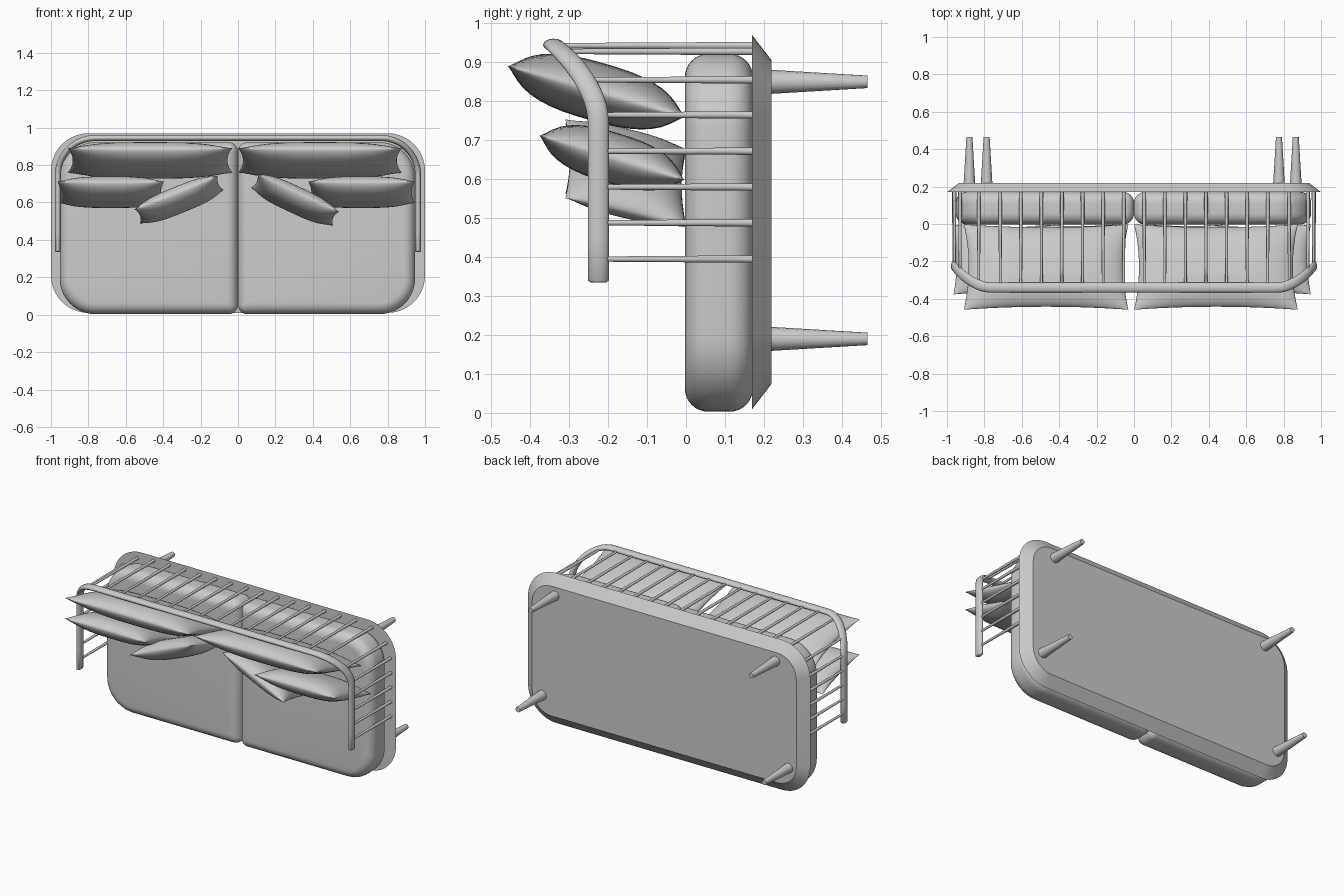
import bpy, bmesh
from math import sin, cos, pi, radians
from mathutils import Vector, Matrix

if "Cube" in bpy.data.objects:
    bpy.data.objects.remove(bpy.data.objects["Cube"])


def finish(name, bm, angle=40):
    bmesh.ops.recalc_face_normals(bm, faces=bm.faces)
    me = bpy.data.meshes.new(name)
    bm.to_mesh(me)
    bm.free()
    ob = bpy.data.objects.new(name, me)
    bpy.context.collection.objects.link(ob)
    bpy.ops.object.select_all(action='DESELECT')
    ob.select_set(True)
    bpy.context.view_layer.objects.active = ob
    bpy.ops.object.shade_smooth_by_angle(angle=radians(angle))
    return ob


def loft(name, rings, angle=40):
    """Skin a list of closed rings and cap both ends."""
    bm = bmesh.new()
    vs = [[bm.verts.new(p) for p in r] for r in rings]
    n = len(vs[0])
    for a, b in zip(vs, vs[1:]):
        for i in range(n):
            j = (i + 1) % n
            bm.faces.new((a[i], a[j], b[j], b[i]))
    bm.faces.new(vs[0])
    bm.faces.new(vs[-1])
    return finish(name, bm, angle)


def rounded_rect(y, x0, x1, z0, z1, r_left, r_right, inset=0.0, n=10):
    pts = []
    corners = ((1, 1, 0), (-1, 1, 90), (-1, -1, 180), (1, -1, 270))
    for sx, sz, start in corners:
        r0 = r_right if sx > 0 else r_left
        r = max(r0 - inset, 0.02)
        cx = (x1 - inset - r) if sx > 0 else (x0 + inset + r)
        cz = (z1 - inset - r) if sz > 0 else (z0 + inset + r)
        for k in range(n + 1):
            a = radians(start + 90 * k / n)
            pts.append((cx + r * cos(a), y, cz + r * sin(a)))
    return pts


def peg(name, x, z, y0, y1, r0, r1, n=16):
    """Round tapered rod running along y."""
    ring = lambda y, r: [(x + r * cos(2 * pi * i / n), y, z + r * sin(2 * pi * i / n))
                         for i in range(n)]
    return loft(name, [ring(y0, r0), ring(y1, r1)])


def pillow(name, centre, w, d, t, tilt, roll=0):
    bm = bmesh.new()
    nx, ny = 28, 20
    rot = Matrix.Rotation(radians(roll), 4, 'Y') @ Matrix.Rotation(radians(tilt), 4, 'X')
    for side in (1, -1):
        grid = []
        for i in range(nx + 1):
            # cosine spacing packs vertices toward the seams
            u = -cos(pi * i / nx)
            row = []
            for j in range(ny + 1):
                v = -cos(pi * j / ny)
                h = max(0, 1 - abs(u) ** 3.2) ** 0.6 * max(0, 1 - abs(v) ** 2.6) ** 0.65
                p = Vector((u * w / 2 * (1 - 0.06 * (1 - v * v) * u * u),
                            v * d / 2 * (1 - 0.07 * (1 - u * u) * v * v),
                            side * h * t / 2))
                row.append(bm.verts.new(rot @ p + Vector(centre)))
            grid.append(row)
        for i in range(nx):
            for j in range(ny):
                bm.faces.new((grid[i][j], grid[i + 1][j], grid[i + 1][j + 1], grid[i][j + 1]))
    bmesh.ops.remove_doubles(bm, verts=bm.verts, dist=0.0004)
    return finish(name, bm, 75)


# Base platform with chamfered underside
base = (-1, 1, 0.01, 0.97, 0.2, 0.2)
loft("base", [rounded_rect(0.17, *base), rounded_rect(0.22, *base, inset=0.065)], 30)

# Two seat cushions, large radius on the outer corners
for name, x0, x1, rl, rr in (("seat_cushion_left", -0.953, 0, 0.19, 0.05),
                             ("seat_cushion_right", 0, 0.947, 0.05, 0.19)):
    rings = []
    R = 0.06
    for k in range(9):
        a = pi / 2 * k / 8
        rings.append(rounded_rect(-0.003 + R * (1 - sin(a)), x0, x1, 0.003, 0.922,
                                  rl, rr, R * (1 - cos(a))))
    rings.reverse()
    for k in range(9):
        a = pi / 2 * k / 8
        rings.append(rounded_rect(0.112 + R * sin(a), x0, x1, 0.003, 0.922,
                                  rl, rr, R * (1 - cos(a))))
    loft(name, rings, 60)

# Tapered legs
for x, z in ((-0.88, 0.19), (0.865, 0.19), (-0.788, 0.85), (0.775, 0.85)):
    peg("leg", x, z, 0.215, 0.466, 0.031, 0.016)

# Back and arm rail: flattened tube, rising toward the back
half = [Vector((0.963, -0.225, z)) for z in (0.335, 0.34, 0.45, 0.6, 0.7)]
for k in range(17):
    s = k / 16
    a = s * pi / 2
    half.append(Vector((0.763 + 0.2 * cos(a), -0.225 - 0.115 * s * s * (3 - 2 * s),
                        0.745 + 0.2 * sin(a))))
half.append(Vector((0.4, -0.34, 0.945)))
path = half + [Vector((-p.x, p.y, p.z)) for p in reversed(half)]
rings = []
for i, p in enumerate(path):
    t = (path[min(i + 1, len(path) - 1)] - path[max(i - 1, 0)]).normalized()
    nrm = Vector((t.z, 0, -t.x)).normalized()
    bi = t.cross(nrm)
    k = 0.75 if i in (0, len(path) - 1) else 1
    rings.append([p + k * (0.027 * cos(2 * pi * j / 16) * bi + 0.016 * sin(2 * pi * j / 16) * nrm)
                  for j in range(16)])
loft("rail", rings, 50)

# Spindles between base and rail
spots = [(0.963, z, -0.225) for z in (0.395, 0.488, 0.58, 0.672)]
spots += [(0.96, 0.765, -0.225), (0.93, 0.855, -0.255), (0.83, 0.928, -0.32)]
spots += [(0.055 + 0.11 * i, 0.943, -0.338) for i in range(7)]
for x, z, y in spots:
    for s in (-1, 1):
        peg("spindle", s * x, z, y, 0.175, 0.007, 0.01, 10)

# Large back pillows
pillow("back_pillow_left", (-0.47, -0.23, 0.825), 0.88, 0.475, 0.15, -16)
pillow("back_pillow_right", (0.438, -0.23, 0.825), 0.875, 0.475, 0.15, -16)

# Small outer pillows
pillow("side_pillow_left", (-0.68, -0.19, 0.655), 0.57, 0.39, 0.13, -17)
pillow("side_pillow_right", (0.66, -0.19, 0.655), 0.57, 0.39, 0.13, -17)

# Small inner pillows, leaning
pillow("lean_pillow_left", (-0.315, -0.155, 0.615), 0.48, 0.32, 0.12, -15, -22)
pillow("lean_pillow_right", (0.305, -0.155, 0.615), 0.48, 0.32, 0.12, -15, 25)
